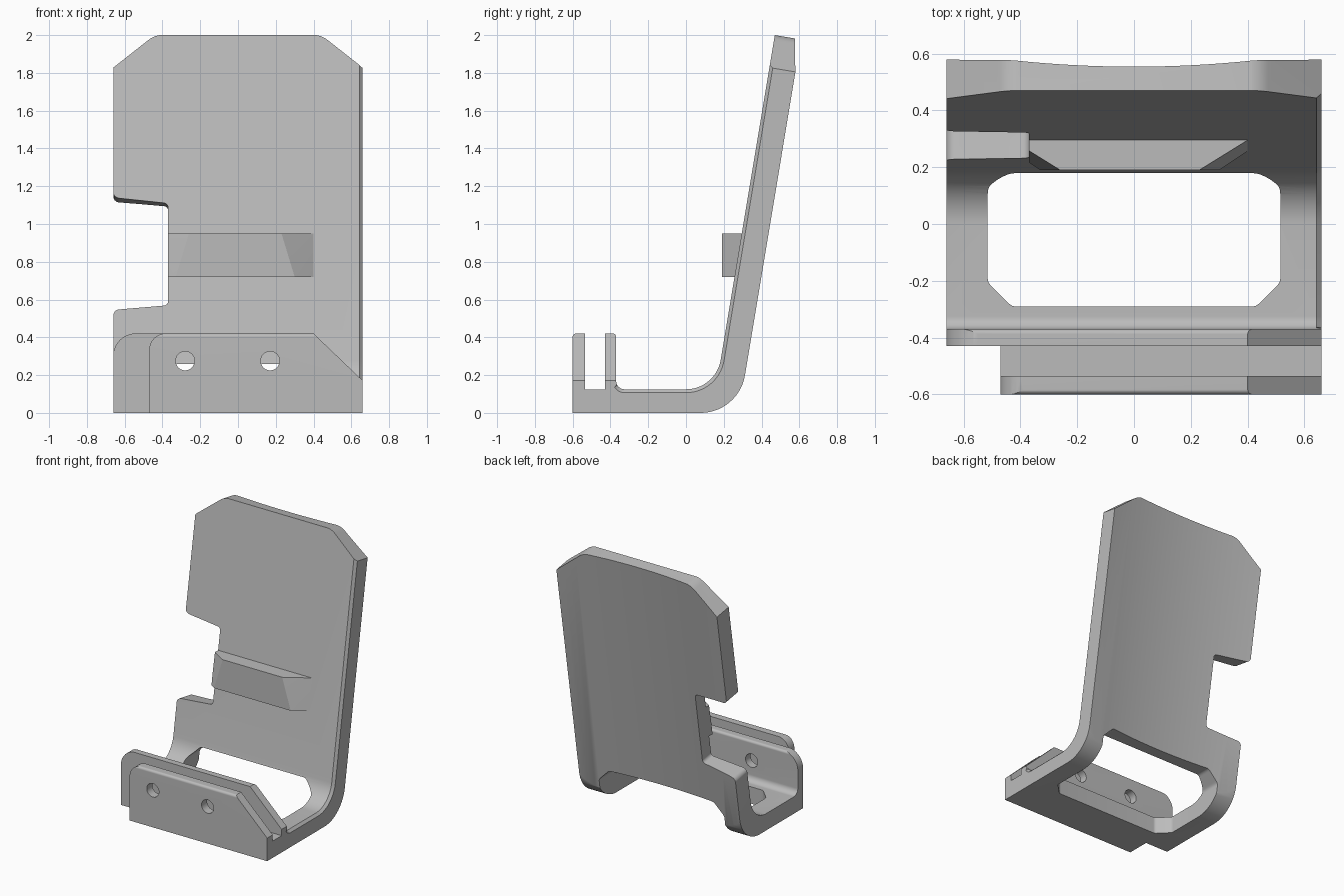
import bpy, bmesh, math
from mathutils import Vector

cube = bpy.data.objects.get("Cube")
if cube:
    bpy.data.objects.remove(cube)

grey = bpy.data.materials.new("plain_grey")
grey.use_nodes = True
grey.diffuse_color = (0.5, 0.5, 0.5, 1)
grey.node_tree.nodes["Principled BSDF"].inputs["Base Color"].default_value = (0.5, 0.5, 0.5, 1)

HALF = 0.66                          # half width
LEAN = math.atan(0.1665)             # backward lean of the back plate
TOP = Vector((0, 0.47, 2.0))         # front top edge of the back plate
THICK = 0.14
EPS = 0.001


def rounded(pts, steps=8):
    """Outline whose points (a, b, radius) get filleted corners."""
    out = []
    for i, q in enumerate(pts):
        p = Vector(q[:2])
        r = q[2] if len(q) > 2 else 0
        if not r:
            out.append(p)
            continue
        u = (Vector(pts[i - 1][:2]) - p).normalized()
        v = (Vector(pts[(i + 1) % len(pts)][:2]) - p).normalized()
        ang = u.angle(v)
        c = p + (u + v).normalized() * r / math.sin(ang / 2)
        s, e = (p + d * r / math.tan(ang / 2) - c for d in (u, v))
        phi = math.pi - ang
        for k in range(steps + 1):
            t = k / steps
            out.append(c + (s * math.sin((1 - t) * phi) + e * math.sin(t * phi)) / math.sin(phi))
    return out


def make(name, bm):
    bmesh.ops.recalc_face_normals(bm, faces=bm.faces)
    mesh = bpy.data.meshes.new(name)
    bm.to_mesh(mesh)
    bm.free()
    mesh.materials.append(grey)
    ob = bpy.data.objects.new(name, mesh)
    bpy.context.collection.objects.link(ob)
    return ob


def prism_mesh(pts, axis, lo, hi):
    place = {"x": lambda p, h: (h, p[0], p[1]),
             "y": lambda p, h: (p[0], h, p[1]),
             "z": lambda p, h: (p[0], p[1], h)}[axis]
    bm = bmesh.new()
    a, b = ([bm.verts.new(place(p, h)) for p in pts] for h in (lo, hi))
    n = len(pts)
    bm.faces.new(a)
    bm.faces.new(b[::-1])
    for i in range(n):
        bm.faces.new((a[i], b[i], b[(i + 1) % n], a[(i + 1) % n]))
    bmesh.ops.recalc_face_normals(bm, faces=bm.faces)
    return bm


def combine(body, tool, operation="DIFFERENCE"):
    mod = body.modifiers.new("combine", "BOOLEAN")
    mod.operation, mod.solver, mod.object = operation, "EXACT", tool
    bpy.context.view_layer.objects.active = body
    bpy.ops.object.modifier_apply(modifier=mod.name)
    bpy.data.objects.remove(tool)


def cut(pts, axis, lo, hi, on_plate=False):
    tool = make("cutter", prism_mesh(pts, axis, lo, hi))
    tool.hide_render = True
    if on_plate:                     # outline given in the leaning plate's frame
        tool.location = TOP
        tool.rotation_euler.x = -LEAN
    bpy.context.view_layer.update()
    combine(stand, tool)


# Side profile: grooved front lip, floor, bend and leaning back plate
normal = Vector((math.cos(LEAN), -math.sin(LEAN)))
front_top = Vector((TOP.y, TOP.z))
back_top = front_top + normal * THICK
slope = math.tan(LEAN)
floor_z = 0.125
profile = rounded([
    (-0.6, 0), (back_top.x - slope * back_top.y, 0, 0.238), tuple(back_top), tuple(front_top),
    (front_top.x - slope * (front_top.y - floor_z), floor_z, 0.186),
    (-0.37, floor_z, 0.045), (-0.37, 0.42, 0.018), (-0.43, 0.42),
    (-0.43, floor_z), (-0.535, floor_z), (-0.535, 0.42), (-0.6, 0.42, 0.018)], 14)
bm = prism_mesh(profile, "x", -HALF, HALF)

# Chamfer along the inner edge of the left side
edges = []
for e in bm.edges:
    mid = (e.verts[0].co + e.verts[1].co) / 2
    wall = [f for f in e.link_faces if abs(f.normal.x) < 0.5]
    if mid.x > HALF - EPS and len(wall) == 1 and wall[0].normal.z > 0.1 \
            and mid.y > -0.365 and mid.z < 1.98:
        edges.append(e)
bmesh.ops.bevel(bm, geom=edges, offset=0.018, segments=1, affect="EDGES", profile=0.5)
stand = make("stand", bm)

# Support ledge on the back plate
bm = bmesh.new()
for z, inset in ((0.95, 0.17), (0.72, 0.10)):
    wall_y = front_top.x - slope * (2 - z)
    for left, right, y in ((-0.43 + inset, 0.40 - inset, 0.19),
                           (-0.43, 0.40, wall_y), (-0.43, 0.40, wall_y + 0.03)):
        bm.verts.new((left, y, z))
        bm.verts.new((right, y, z))
bmesh.ops.convex_hull(bm, input=bm.verts)
combine(stand, make("ledge", bm), "UNION")

# Hollow back of the plate
curve = [(x, 0.085 + 0.055 * (x / HALF) ** 2) for x in (i * 0.05 for i in range(-14, 15))]
cut(curve + [(0.7, 0.5), (-0.7, 0.5)], "z", -2.3, 0.2, True)

# Clipped top corners of the plate
for s in (-1, 1):
    corner = rounded([(s * 0.2, EPS), (s * 0.44, EPS, 0.12), (s * 0.72, -0.222),
                      (s * 0.8, 0.2), (s * 0.2, 0.2)])
    cut(corner, "y", -0.2, 0.4, True)

# Side notch of the plate
notch = rounded([(-0.8, -0.8), (-HALF - EPS, -0.8), (-HALF - EPS, -0.872, 0.035),
                 (-0.37, -0.903, 0.025), (-0.37, -1.45, 0.025),
                 (-HALF - EPS, -1.475, 0.035), (-HALF - EPS, -1.55), (-0.8, -1.55)])
cut(notch, "y", -0.2, 0.4, True)

# Opening through the floor and the bend
W, C = 0.515, 0.085
cut(rounded([(-W, 0.1), (-W, -0.29 + C, 0.03), (-W + C, -0.29, 0.03),
             (W - C, -0.29, 0.03), (W, -0.29 + C, 0.03), (W, 0.1)], 4), "z", -0.1, 0.2)
cut(rounded([(-W, -0.1), (-W, 0.26 - C, 0.04), (-W + C, 0.26, 0.04),
             (W - C, 0.26, 0.04), (W, 0.26 - C, 0.04), (W, -0.1)], 4), "y", 0, 0.6)

# Step at the front, slanted lip ends and rounded lip corners
cut([(-0.8, -0.8), (-0.47, -0.8), (-0.47, -0.43), (-0.8, -0.43)], "z", -0.1, 0.6)
cut([(0.348, 0.47), (0.722, 0.112), (0.8, 0.6)], "y", -0.7, -0.34)
for x, r, lo, hi in ((-HALF, 0.12, -0.46, -0.35), (-0.47, 0.09, -0.7, -0.5)):
    x -= EPS
    cut(rounded([(x, 0.2), (x, 0.42 + EPS, r), (x + 0.25, 0.42 + EPS),
                 (x + 0.25, 0.5), (x - 0.05, 0.5), (x - 0.05, 0.2)]), "y", lo, hi)

# Screw holes through both lips
for x in (-0.28, 0.17):
    ring = [(x + 0.05 * math.cos(a), 0.275 + 0.05 * math.sin(a))
            for a in (i * math.tau / 32 for i in range(32))]
    cut(ring, "y", -0.7, -0.34)

bpy.ops.object.select_all(action="DESELECT")
stand.select_set(True)
bpy.context.view_layer.objects.active = stand
bpy.ops.object.shade_smooth_by_angle(angle=math.radians(25))
